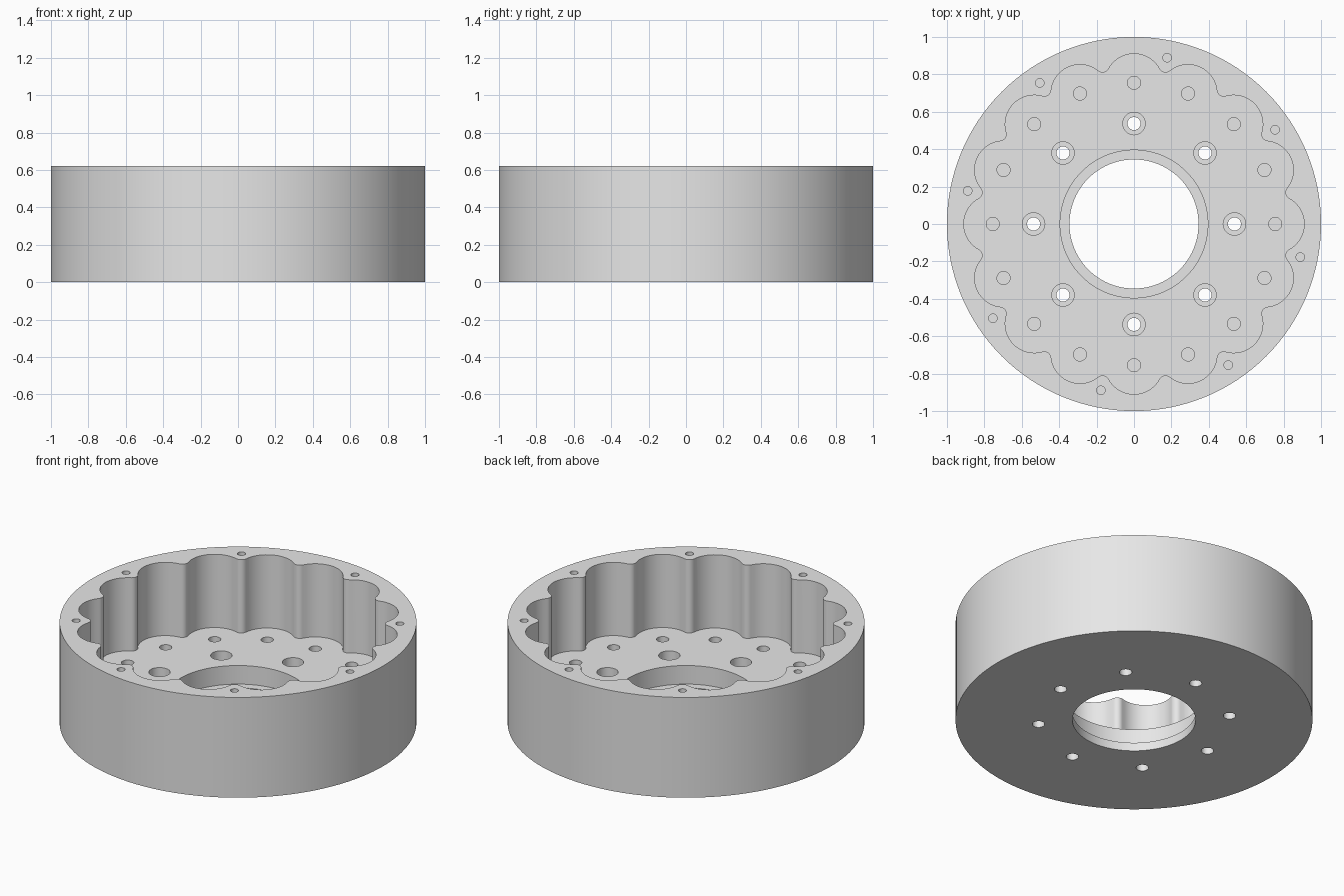
import bpy
import bmesh
from math import sin, cos, pi, atan2, radians

HEIGHT = 0.62        # overall height
FLOOR = 0.167        # top of the base plate
OVER = 0.05          # how far cutters stick out

if "Cube" in bpy.data.objects:
    bpy.data.objects.remove(bpy.data.objects["Cube"])

# One plain metal colour
metal = bpy.data.materials.new("light grey metal")
metal.use_nodes = True
grey = (0.8, 0.8, 0.8, 1)
metal.diffuse_color = grey
metal.node_tree.nodes["Principled BSDF"].inputs["Base Color"].default_value = grey


def turn(bm, profile, segs, x=0, y=0):
    """Add a closed turned solid; profile is (radius, z) from bottom to top."""
    rings = [[bm.verts.new((x + r * cos(2 * pi * i / segs),
                            y + r * sin(2 * pi * i / segs), z))
              for i in range(segs)] for r, z in profile]
    for low, high in zip(rings, rings[1:]):
        for i in range(segs):
            j = (i + 1) % segs
            bm.faces.new((low[i], low[j], high[j], high[i]))
    bm.faces.new(rings[0][::-1])
    bm.faces.new(rings[-1])


def turn_circle(bm, profile, segs, count, radius, start=0):
    """Repeat a turned solid around a bolt circle."""
    for k in range(count):
        a = start + 2 * pi * k / count
        turn(bm, profile, segs, radius * cos(a), radius * sin(a))


def finish(bm, name):
    bmesh.ops.recalc_face_normals(bm, faces=bm.faces)
    mesh = bpy.data.meshes.new(name)
    bm.to_mesh(mesh)
    bm.free()
    mesh.materials.append(metal)
    obj = bpy.data.objects.new(name, mesh)
    bpy.context.collection.objects.link(obj)
    return obj


def cut(obj, cutter):
    """Subtract the cutter, discard it and shade the result."""
    cutter.hide_render = True
    mod = obj.modifiers.new("cut", "BOOLEAN")
    mod.operation = "DIFFERENCE"
    mod.solver = "EXACT"
    mod.object = cutter
    bpy.ops.object.select_all(action="DESELECT")
    bpy.context.view_layer.objects.active = obj
    obj.select_set(True)
    bpy.ops.object.modifier_apply(modifier=mod.name)
    bpy.data.objects.remove(cutter)
    bpy.ops.object.shade_smooth_by_angle(angle=radians(30))


def scalloped_outline(lobes=16, centre=0.755, lobe_r=0.155, tip=0.861, tip_r=0.035):
    """Round lobes joined by rounded tooth tips."""
    half = pi / lobes
    phi = atan2(tip * sin(half), tip * cos(half) - centre)
    points = []
    for k in range(lobes):
        a = 2 * half * k
        for i in range(17):
            t = a - phi + 2 * phi * i / 16
            points.append((centre * cos(a) + lobe_r * cos(t),
                           centre * sin(a) + lobe_r * sin(t)))
        b = a + half
        sweep = phi - half
        for i in range(1, 10):
            t = b + pi + sweep - 2 * sweep * i / 10
            points.append((tip * cos(b) + tip_r * cos(t),
                           tip * sin(b) + tip_r * sin(t)))
    return points


# Base plate
bm = bmesh.new()
turn(bm, [(1, 0), (1, FLOOR)], 128)
base_plate = finish(bm, "base_plate")

# Stepped centre bore, counterbored screw holes and blind pin holes
bm = bmesh.new()
turn(bm, [(0.345, -OVER), (0.345, 0.052), (0.395, 0.052), (0.395, FLOOR + OVER)], 96)
turn_circle(bm, [(0.035, -OVER), (0.035, 0.08), (0.06, 0.08), (0.06, FLOOR + OVER)],
            32, 8, 0.537)
turn_circle(bm, [(0.035, 0.06), (0.035, FLOOR + OVER)], 24, 16, 0.755)
cut(base_plate, finish(bm, "base_cutter"))

# Outer ring
bm = bmesh.new()
turn(bm, [(1, FLOOR), (1, HEIGHT)], 128)
outer_ring = finish(bm, "outer_ring")

# Scalloped cavity and the small holes in the rim
bm = bmesh.new()
outline = scalloped_outline()
floor = bm.faces.new([bm.verts.new((x, y, FLOOR - OVER)) for x, y in outline])
walls = bmesh.ops.extrude_face_region(bm, geom=[floor])["geom"]
bmesh.ops.translate(bm, vec=(0, 0, HEIGHT - FLOOR + 2 * OVER),
                    verts=[g for g in walls if isinstance(g, bmesh.types.BMVert)])
turn_circle(bm, [(0.023, HEIGHT - 0.2), (0.023, HEIGHT + OVER)], 24, 8, 0.907,
            radians(33.75))
cut(outer_ring, finish(bm, "ring_cutter"))
